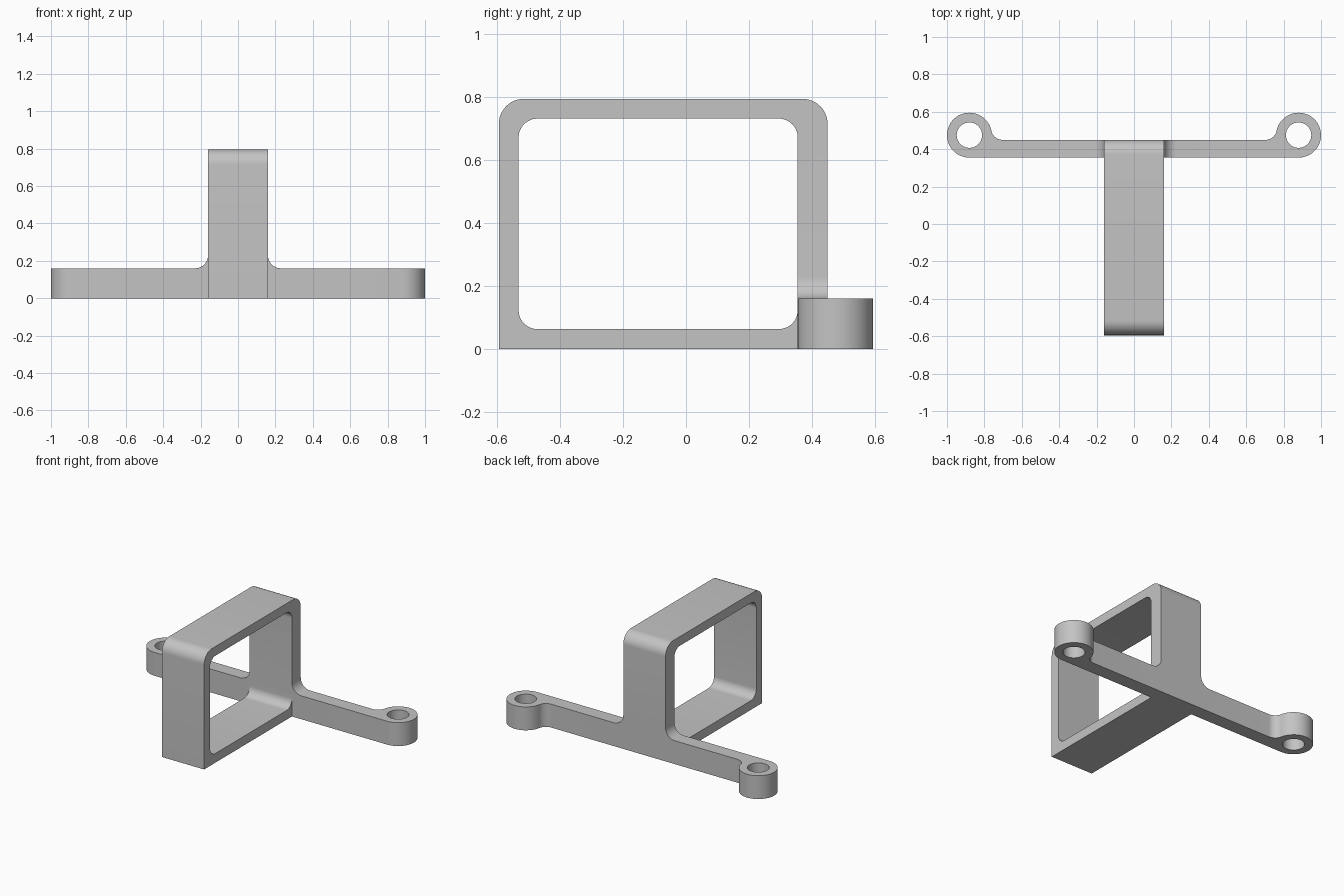
import bpy, bmesh
from math import cos, sin, pi, sqrt, atan2
from mathutils import Vector

cube = bpy.data.objects.get("Cube")
if cube:
    bpy.data.objects.remove(cube, do_unlink=True)

grey = bpy.data.materials.new("plain_grey")
grey.use_nodes = True
grey.diffuse_color = (0.55, 0.55, 0.55, 1)
grey.node_tree.nodes["Principled BSDF"].inputs["Base Color"].default_value = grey.diffuse_color


def arc(cx, cy, r, a0, a1, n=12):
    return [(cx + r * cos(a0 + (a1 - a0) * i / n), cy + r * sin(a0 + (a1 - a0) * i / n))
            for i in range(n + 1)]


def rounded_rect(x0, y0, x1, y1, low, high):
    """Rectangle outline with separate lower and upper corner radii."""
    pts = []
    corners = [(x1, y1, -1, -1, high), (x0, y1, 1, -1, high),
               (x0, y0, 1, 1, low), (x1, y0, -1, 1, low)]
    for k, (x, y, sx, sy, r) in enumerate(corners):
        pts += arc(x + sx * r, y + sy * r, r, k * pi / 2, (k + 1) * pi / 2) if r else [(x, y)]
    return pts


def extrude_profile(name, loops, place, depth):
    """Fill the outline and its holes, then extrude it into a solid."""
    bm = bmesh.new()
    for loop in loops:
        vs = [bm.verts.new(place(u, v)) for u, v in loop]
        for a, b in zip(vs, vs[1:] + vs[:1]):
            bm.edges.new((a, b))
    bmesh.ops.triangle_fill(bm, edges=bm.edges[:], use_beauty=True)
    out = bmesh.ops.extrude_face_region(bm, geom=bm.faces[:])["geom"]
    bmesh.ops.translate(bm, vec=Vector(depth),
                        verts=[g for g in out if isinstance(g, bmesh.types.BMVert)])
    bmesh.ops.recalc_face_normals(bm, faces=bm.faces[:])
    mesh = bpy.data.meshes.new(name)
    bm.to_mesh(mesh)
    bm.free()
    mesh.materials.append(grey)
    obj = bpy.data.objects.new(name, mesh)
    bpy.context.collection.objects.link(obj)
    return obj


def mirrored(half):
    return half + [(-x, y) for x, y in reversed(half)]


HALF_W, BAR_H = 0.16, 0.16
WALL_Y0, WALL_Y1 = 0.355, 0.45

# Square loop with rounded top and rounded opening
frame = extrude_profile(
    "loop_frame",
    [rounded_rect(-0.595, 0, WALL_Y1, 0.795, 0, 0.08),
     rounded_rect(-0.532, 0.063, WALL_Y0, 0.732, 0.06, 0.06)],
    lambda u, v: (-HALF_W, u, v), (2 * HALF_W, 0, 0))

# Mounting bar: straight arms blending into round ears with screw holes
ex, ey, er, blend = 0.88, 0.475, 0.12, 0.06
by = WALL_Y1 + blend
bx = ex - sqrt((er + blend) ** 2 - (by - ey) ** 2)
touch = atan2(by - ey, bx - ex)
outline = mirrored(arc(ex, ey, er, -pi / 2, touch, 36)
                   + arc(bx, by, blend, touch - pi, -pi / 2))
bar = extrude_profile(
    "mounting_bar",
    [outline] + [arc(s * ex, ey, 0.068, 0, 2 * pi, 40)[:-1] for s in (1, -1)],
    lambda u, v: (u, v, 0), (0, 0, BAR_H))

# Curved gussets where the bar meets the upright wall
r = 0.07
half = [(HALF_W + r, BAR_H - 0.06)] + arc(HALF_W + r, BAR_H + r, r, -pi / 2, -pi)
gusset = extrude_profile("corner_gussets", [mirrored(half)],
                         lambda u, v: (u, WALL_Y0, v), (0, WALL_Y1 - WALL_Y0, 0))

# Join into one solid bracket
bpy.context.view_layer.objects.active = frame
for part in (bar, gusset):
    mod = frame.modifiers.new("join", 'BOOLEAN')
    mod.operation, mod.solver, mod.object = 'UNION', 'EXACT', part
    bpy.ops.object.modifier_apply(modifier=mod.name)
    bpy.data.objects.remove(part, do_unlink=True)
frame.name = "loop_bracket"

bpy.ops.object.select_all(action='DESELECT')
frame.select_set(True)
bpy.ops.object.shade_smooth_by_angle(angle=pi / 6)
